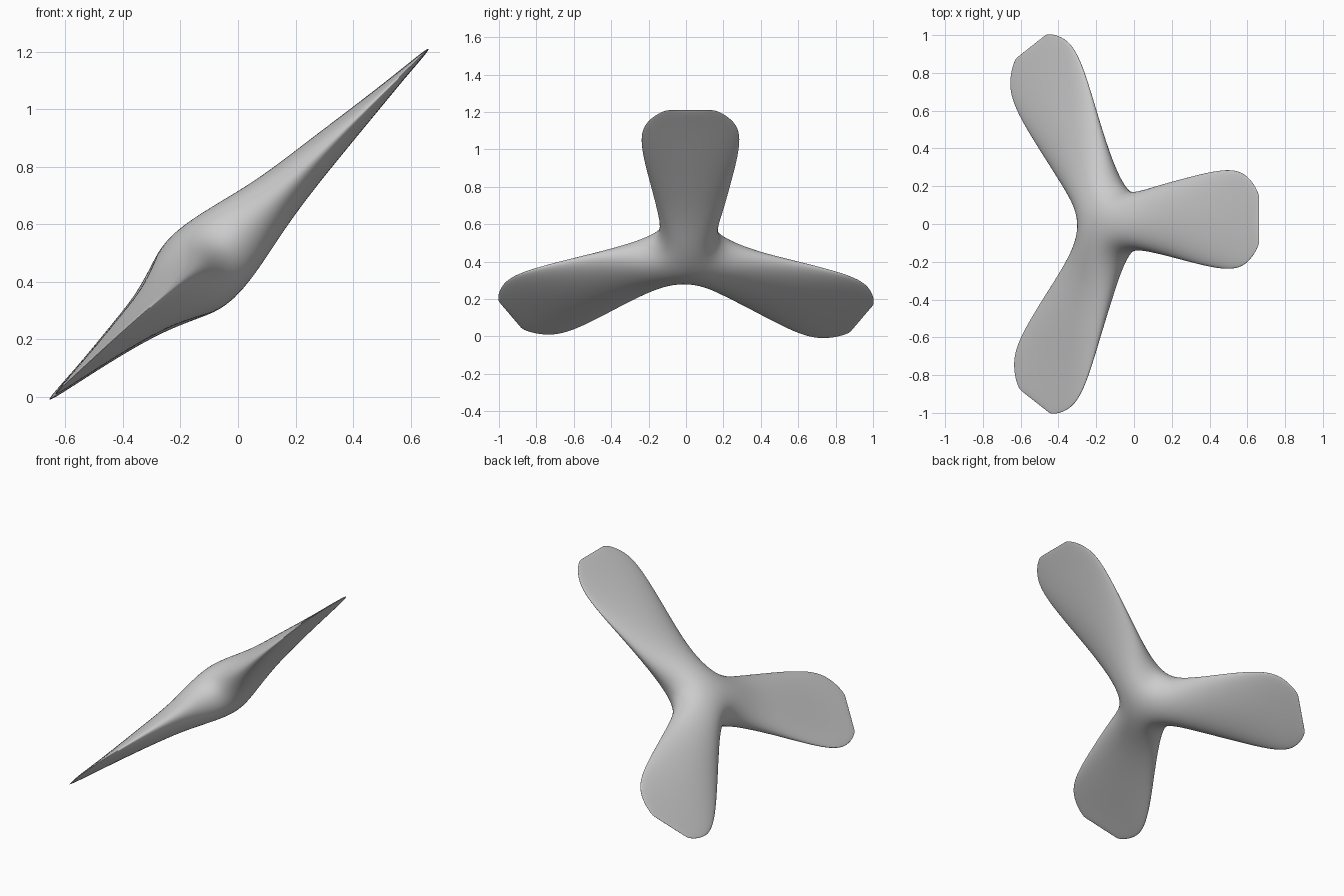
import bpy, bmesh, math
from mathutils import Matrix, Vector

if "Cube" in bpy.data.objects:
    bpy.data.objects.remove(bpy.data.objects["Cube"])

# Blade stations: radius, half width, top height, bottom height
STATIONS = [(0.30, 0.19, 0.080, -0.125),
            (0.55, 0.245, 0.056, -0.082),
            (0.80, 0.295, 0.028, -0.045),
            (0.98, 0.29, 0.012, -0.018),
            (1.09, 0.155, 0.005, -0.006)]
OFFSET = 0.016                     # sideways shift of each blade
TOP, BOTTOM, NOTCH = 0.16, -0.215, 0.175


def section(r, w, top, bot):
    """Eight-point lens cross-section of a blade."""
    mid = (top + bot) / 2
    t, b = mid + 0.72 * (top - mid), mid + 0.72 * (bot - mid)
    pts = [(w, mid), (0.7 * w, t), (0, top), (-0.7 * w, t),
           (-w, mid), (-0.7 * w, b), (0, bot), (0.7 * w, b)]
    return [Vector((r, y + OFFSET, n)) for y, n in pts]


def root():
    """Hub wedge outline, shared with the neighbouring blades."""
    a = math.radians(60)
    pts = [(NOTCH, a, -0.02), (0.1, a, 0.115), (0, 0, TOP), (0.1, -a, 0.115),
           (NOTCH, -a, -0.02), (0.1, -a, -0.165), (0, 0, BOTTOM), (0.1, a, -0.165)]
    return [Vector((r * math.cos(t), r * math.sin(t), n)) for r, t, n in pts]


# Three blades lofted from a common hub
bm = bmesh.new()
for k in range(3):
    turn = Matrix.Rotation(math.radians(120 * k), 3, 'Z')
    rings = [[bm.verts.new(turn @ p) for p in ring]
             for ring in [root()] + [section(*s) for s in STATIONS]]
    for a, b in zip(rings, rings[1:]):
        for i in range(8):
            j = (i + 1) % 8
            bm.faces.new((a[i], b[i], b[j], a[j]))
    # Tip cap
    e = rings[-1]
    for ids in ((0, 1, 7), (1, 2, 6, 7), (2, 3, 5, 6), (3, 4, 5)):
        bm.faces.new([e[i] for i in ids])
bmesh.ops.remove_doubles(bm, verts=bm.verts, dist=0.0005)
bmesh.ops.recalc_face_normals(bm, faces=bm.faces)
for f in bm.faces:
    f.smooth = True
mesh = bpy.data.meshes.new("propeller")
bm.to_mesh(mesh)
bm.free()

propeller = bpy.data.objects.new("propeller", mesh)
bpy.context.collection.objects.link(propeller)
sub = propeller.modifiers.new("smooth", 'SUBSURF')
sub.levels = sub.render_levels = 3

# Tilt so one blade points up and to the right
propeller.rotation_euler = (0, -math.radians(42.7), 0)
propeller.location = (-0.136, 0.008, 0.474)
